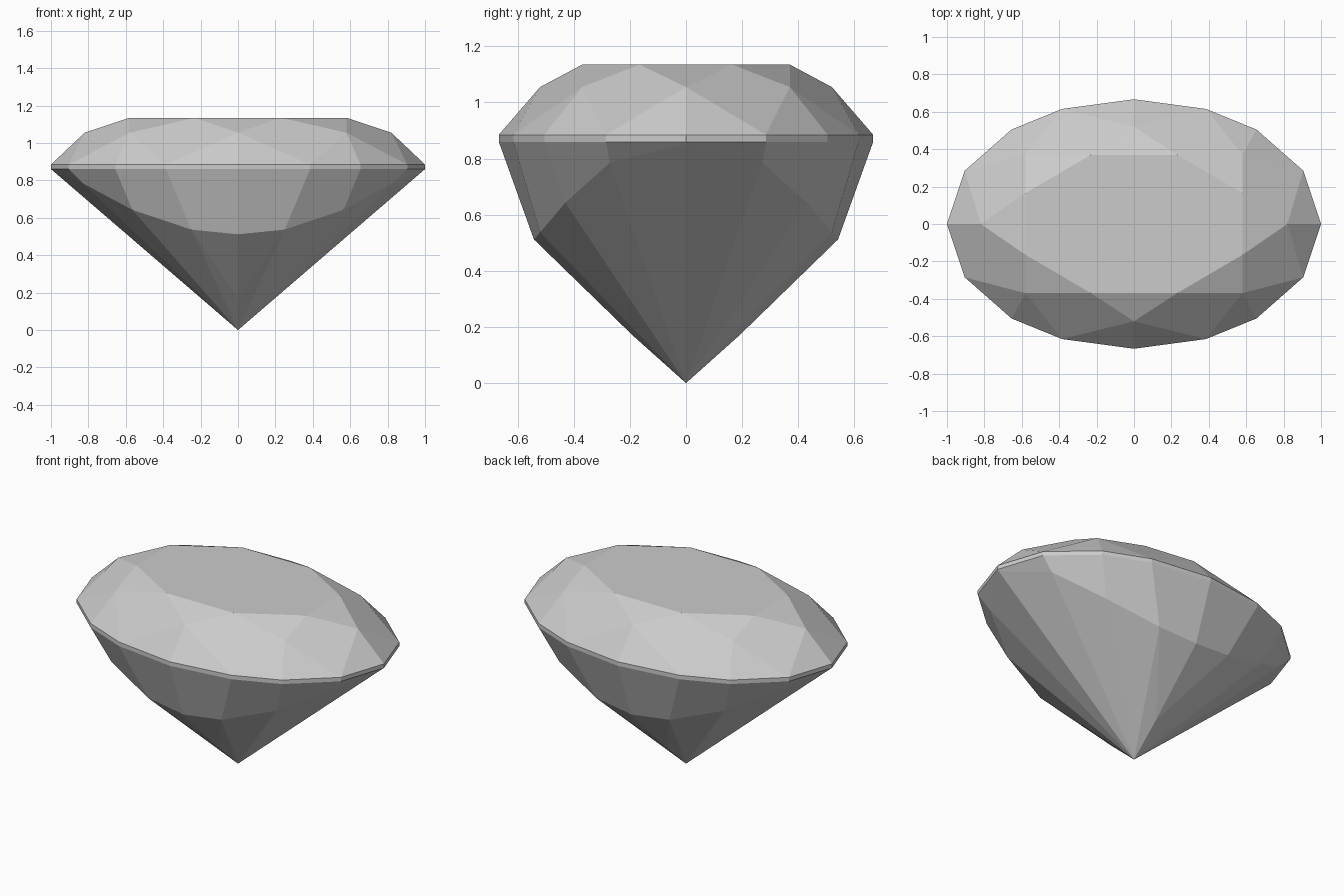
import bpy
import bmesh

default = bpy.data.objects.get("Cube")
if default:
    bpy.data.objects.remove(default, do_unlink=True)

# Single flat stone colour
STONE = (0.6, 0.6, 0.6, 1.0)
mat = bpy.data.materials.new("grey_stone")
mat.use_nodes = True
mat.diffuse_color = STONE
mat.node_tree.nodes["Principled BSDF"].inputs["Base Color"].default_value = STONE

bm = bmesh.new()


def ring(quarter):
    """Mirror a quarter outline (from +x round to +y) into a full loop of vertices."""
    half = quarter + [(-x, y, z) for x, y, z in reversed(quarter)]
    full = half + [(x, -y, z) for x, y, z in reversed(half)]
    loop = []
    for p in full:
        if p not in loop:
            loop.append(p)
    return [bm.verts.new(p) for p in loop]


def facet(*verts):
    bm.faces.new(verts)


# Outline loops, one quarter of each
outline = [(1, 0), (0.905, 0.285), (0.655, 0.505), (0.385, 0.615), (0, 0.667)]
rim_top = ring([(x, y, 0.885) for x, y in outline])
rim_low = ring([(x, y, 0.86) for x, y in outline])
table = ring([(0.58, 0.165, 1.135), (0.23, 0.37, 1.135)])
crown = ring([(0.82, 0, 1.055), (0.58, 0.37, 1.055), (0, 0.52, 1.055)])
belt = ring([(0.99, 0, 0.852), (0.83, 0.272, 0.785), (0.565, 0.43, 0.643),
             (0.25, 0.52, 0.537), (0, 0.542, 0.512)])
culet = bm.verts.new((0, 0, 0))

# Crown: table, star facets, kites and upper girdle triangles
bm.faces.new(table)
for i in range(8):
    j = (i + 1) % 8
    g = 2 * i
    facet(table[i - 1], crown[i], table[i])
    facet(table[i], crown[i], rim_top[g + 1], crown[j])
    facet(crown[i], rim_top[g], rim_top[g + 1])
    facet(crown[i], rim_top[g - 1], rim_top[g])

# Girdle band and lower girdle facets
for i in range(16):
    j = (i + 1) % 16
    facet(rim_top[i], rim_low[i], rim_low[j], rim_top[j])
    facet(rim_low[i], belt[i], belt[j], rim_low[j])

# Pavilion: long facets to the point, with a slight break on front and back
keel = {4: bm.verts.new((0, 0.19, 0.17)), 12: bm.verts.new((0, -0.19, 0.17))}
for i in range(16):
    j = (i + 1) % 16
    k = keel.get(i) or keel.get(j)
    if k:
        facet(belt[i], k, belt[j])
        facet(culet, k, belt[j] if i in keel else belt[i])
    else:
        facet(belt[i], culet, belt[j])

bmesh.ops.recalc_face_normals(bm, faces=bm.faces[:])
mesh = bpy.data.meshes.new("cut_gem")
bm.to_mesh(mesh)
bm.free()
mesh.materials.append(mat)
gem = bpy.data.objects.new("cut_gem", mesh)
bpy.context.scene.collection.objects.link(gem)
